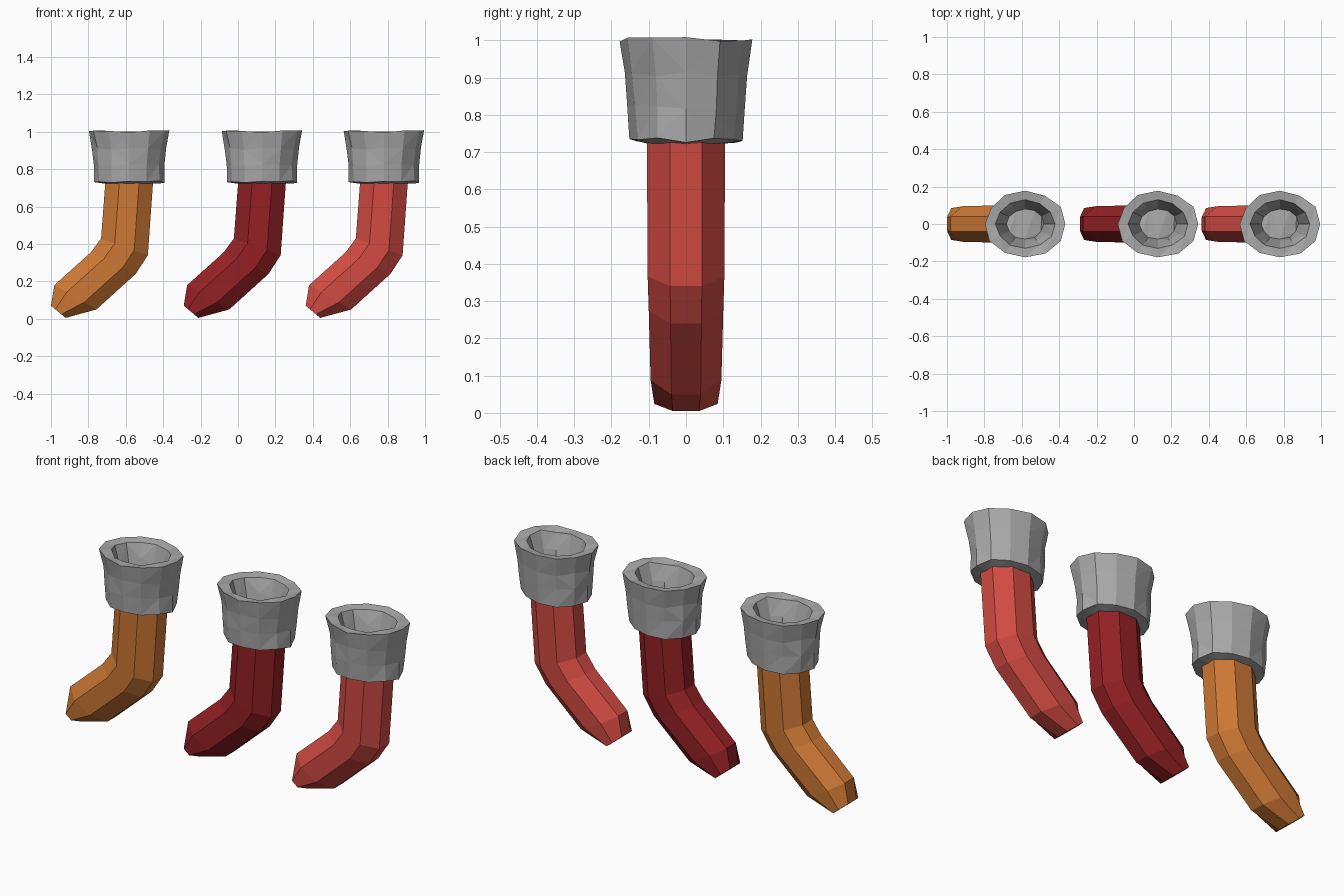
import bpy, bmesh, math, random
from mathutils import Vector

if "Cube" in bpy.data.objects:
    bpy.data.objects.remove(bpy.data.objects["Cube"])


def material(name, rgb):
    m = bpy.data.materials.new(name)
    m.diffuse_color = (*rgb, 1)
    m.use_nodes = True
    m.node_tree.nodes["Principled BSDF"].inputs["Base Color"].default_value = m.diffuse_color
    return m


def loft(name, rings, mat, x, triangulate=False):
    """Skin a list of vertex rings, cap both ends and keep flat faces."""
    bm = bmesh.new()
    loops = [[bm.verts.new(p) for p in ring] for ring in rings]
    n = len(loops[0])
    for a, b in zip(loops, loops[1:]):
        for i in range(n):
            j = (i + 1) % n
            bm.faces.new((a[i], a[j], b[j], b[i]))
    bm.faces.new(loops[0])
    bm.faces.new(loops[-1])
    bmesh.ops.recalc_face_normals(bm, faces=bm.faces)
    if triangulate:
        bmesh.ops.triangulate(bm, faces=bm.faces)
    mesh = bpy.data.meshes.new(name)
    bm.to_mesh(mesh)
    bm.free()
    mesh.materials.append(mat)
    ob = bpy.data.objects.new(name, mesh)
    ob.location.x = x
    bpy.context.collection.objects.link(ob)


# Sock sections: front point (x, z), back point (x, z), half width
SOCK = [
    ((-0.125, 0.76), (0.13, 0.76), 0.105),
    ((-0.15, 0.43), (0.10, 0.34), 0.103),
    ((-0.205, 0.355), (0.035, 0.24), 0.100),
    ((-0.40, 0.18), (-0.175, 0.05), 0.095),
    ((-0.418, 0.07), (-0.34, 0.005), 0.085),
]


def sock_rings():
    rings = []
    for (fx, fz), (bx, bz), w in SOCK:
        c = Vector(((fx + bx) / 2, 0, (fz + bz) / 2))
        half = Vector(((bx - fx) / 2, 0, (bz - fz) / 2))
        ring = []
        for k in range(8):
            a = math.radians(22.5 + 45 * k)
            r = 1 / math.cos(math.radians(22.5))
            ring.append(c + half * math.cos(a) * r + Vector((0, w * math.sin(a) * r, 0)))
        rings.append(ring)
    return rings


# Cuff profile from underside, up the outside, over the rim, down the inside:
# x radius, y radius, height, roughness
CUFF = [
    (0.125, 0.100, 0.722, 0.0),
    (0.188, 0.152, 0.732, 0.008),
    (0.188, 0.158, 0.820, 0.008),
    (0.198, 0.164, 0.905, 0.010),
    (0.215, 0.178, 1.003, 0.007),
    (0.160, 0.130, 1.000, 0.008),
    (0.130, 0.105, 0.910, 0.012),
    (0.100, 0.080, 0.800, 0.010),
]


def cuff_rings(n=12):
    rng = random.Random(7)
    rings = []
    for rx, ry, z, j in CUFF:
        ring = []
        for k in range(n):
            a = math.tau * k / n
            r = 1 + rng.uniform(-j, j) * 4 * (k % 3 != 0)
            ring.append((rx * r * math.cos(a), ry * r * math.sin(a), z + rng.uniform(-j, j)))
        rings.append(ring)
    return rings


wool = material("grey wool", (0.40, 0.40, 0.40))
socks = [
    ("orange", (0.62, 0.19, 0.035), -0.582),
    ("dark_red", (0.30, 0.015, 0.018), 0.128),
    ("coral_red", (0.65, 0.07, 0.055), 0.780),
]

# Three hanging stockings, each a bent sock with a rough cuff
for label, rgb, x in socks:
    loft(label + "_sock", sock_rings(), material(label.replace("_", " "), rgb), x)
    loft(label + "_cuff", cuff_rings(), wool, x, triangulate=True)
